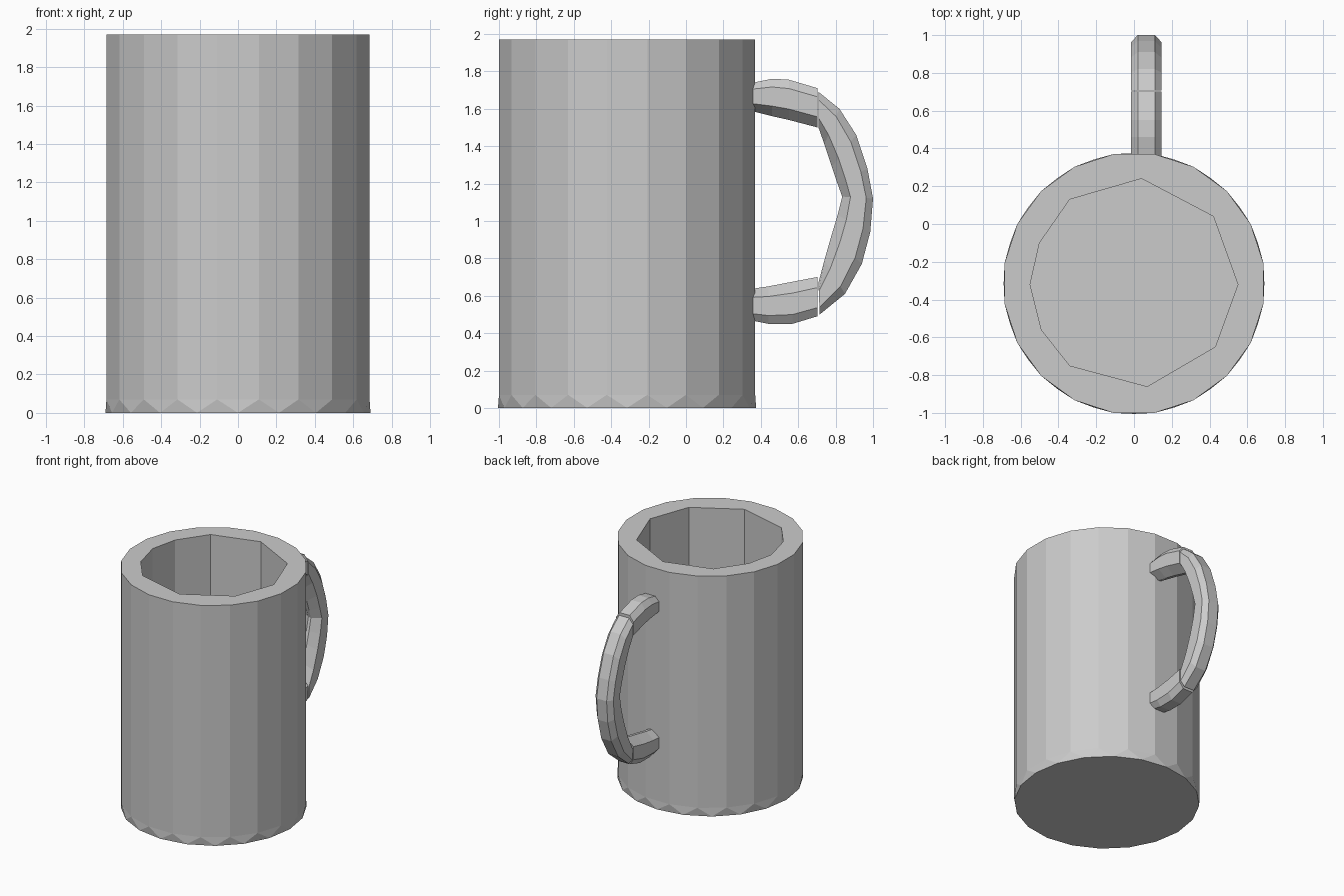
import bpy, bmesh, math

cube = bpy.data.objects.get("Cube")
if cube:
    bpy.data.objects.remove(cube, do_unlink=True)

grey = bpy.data.materials.new("plain grey")
grey.use_nodes = True
grey.diffuse_color = (0.6, 0.6, 0.6, 1)
grey.node_tree.nodes["Principled BSDF"].inputs["Base Color"].default_value = (0.6, 0.6, 0.6, 1)

CUP_Y, APOTHEM, HEIGHT, SIDES = -0.315, 0.685, 1.97, 20
HANDLE_X, HALF = 0.065, 0.08


def finish(name, bm):
    bmesh.ops.recalc_face_normals(bm, faces=bm.faces)
    mesh = bpy.data.meshes.new(name)
    bm.to_mesh(mesh)
    bm.free()
    mesh.materials.append(grey)
    obj = bpy.data.objects.new(name, mesh)
    bpy.context.collection.objects.link(obj)
    return obj


def ring(bm, points, z):
    return [bm.verts.new((x, y, z)) for x, y in points]


def skin(bm, a, b):
    n = len(a)
    for i in range(n):
        bm.faces.new((a[i], a[(i + 1) % n], b[(i + 1) % n], b[i]))


def circle(offset):
    radius = APOTHEM / math.cos(math.pi / SIDES)
    return [(radius * math.cos(2 * math.pi * (i + offset) / SIDES),
             CUP_Y + radius * math.sin(2 * math.pi * (i + offset) / SIDES))
            for i in range(SIDES)]


# Cup: twenty-sided wall, faceted foot band, uneven faceted hollow
bm = bmesh.new()
rim = ring(bm, circle(0.5), HEIGHT)
band = ring(bm, circle(0.5), 0.07)
foot = ring(bm, [(x * 0.995, CUP_Y + (y - CUP_Y) * 0.995) for x, y in circle(0)], 0)
skin(bm, rim, band)
for i in range(SIDES):
    j = (i + 1) % SIDES
    bm.faces.new((band[i], band[j], foot[j]))
    bm.faces.new((band[i], foot[j], foot[i]))
bm.faces.new(foot)
hollow = [(0.04, 0.24), (0.42, 0.04), (0.55, -0.32), (0.43, -0.65), (0.07, -0.86),
          (-0.34, -0.75), (-0.49, -0.56), (-0.55, -0.32), (-0.50, -0.10), (-0.34, 0.13)]
lip = ring(bm, hollow, HEIGHT)
floor = ring(bm, hollow, 0.12)
skin(bm, lip, floor)
bm.faces.new(floor)
edges = [bm.edges.get((r[i], r[(i + 1) % len(r)])) for r in (rim, lip) for i in range(len(r))]
bmesh.ops.triangle_fill(bm, edges=edges, use_beauty=True, normal=(0, 0, 1))
finish("cup", bm)

# Handle section: (fraction from inner to outer side, x offset)
SECTION = [(0, 0.012), (0.27, HALF), (0.78, HALF), (1, 0.045),
           (1, -0.045), (0.78, -HALF), (0.27, -HALF), (0, -0.012)]


def handle_part(name, stations):
    bm = bmesh.new()
    rings = []
    for iy, iz, oy, oz in stations:
        rings.append([bm.verts.new((HANDLE_X + x, iy + (oy - iy) * t, iz + (oz - iz) * t))
                      for t, x in SECTION])
    for a, b in zip(rings, rings[1:]):
        skin(bm, a, b)
    bm.faces.new(rings[0])
    bm.faces.new(rings[-1])
    finish(name, bm)


# Each station is inner y, z then outer y, z
handle_part("handle_upper_arm", [
    (0.34, 1.59, 0.34, 1.735), (0.46, 1.56, 0.46, 1.76),
    (0.55, 1.54, 0.55, 1.755), (0.702, 1.50, 0.702, 1.71)])
handle_part("handle_grip", [
    (0.708, 1.50, 0.708, 1.69), (0.74, 1.41, 0.82, 1.60), (0.78, 1.29, 0.91, 1.46),
    (0.81, 1.20, 0.97, 1.28), (0.835, 1.13, 1.00, 1.12), (0.81, 1.03, 0.985, 0.94),
    (0.78, 0.93, 0.94, 0.77), (0.74, 0.79, 0.85, 0.61), (0.708, 0.67, 0.715, 0.50)])
handle_part("handle_lower_arm", [
    (0.34, 0.635, 0.34, 0.47), (0.44, 0.65, 0.44, 0.45),
    (0.57, 0.675, 0.57, 0.45), (0.702, 0.70, 0.702, 0.49)])
